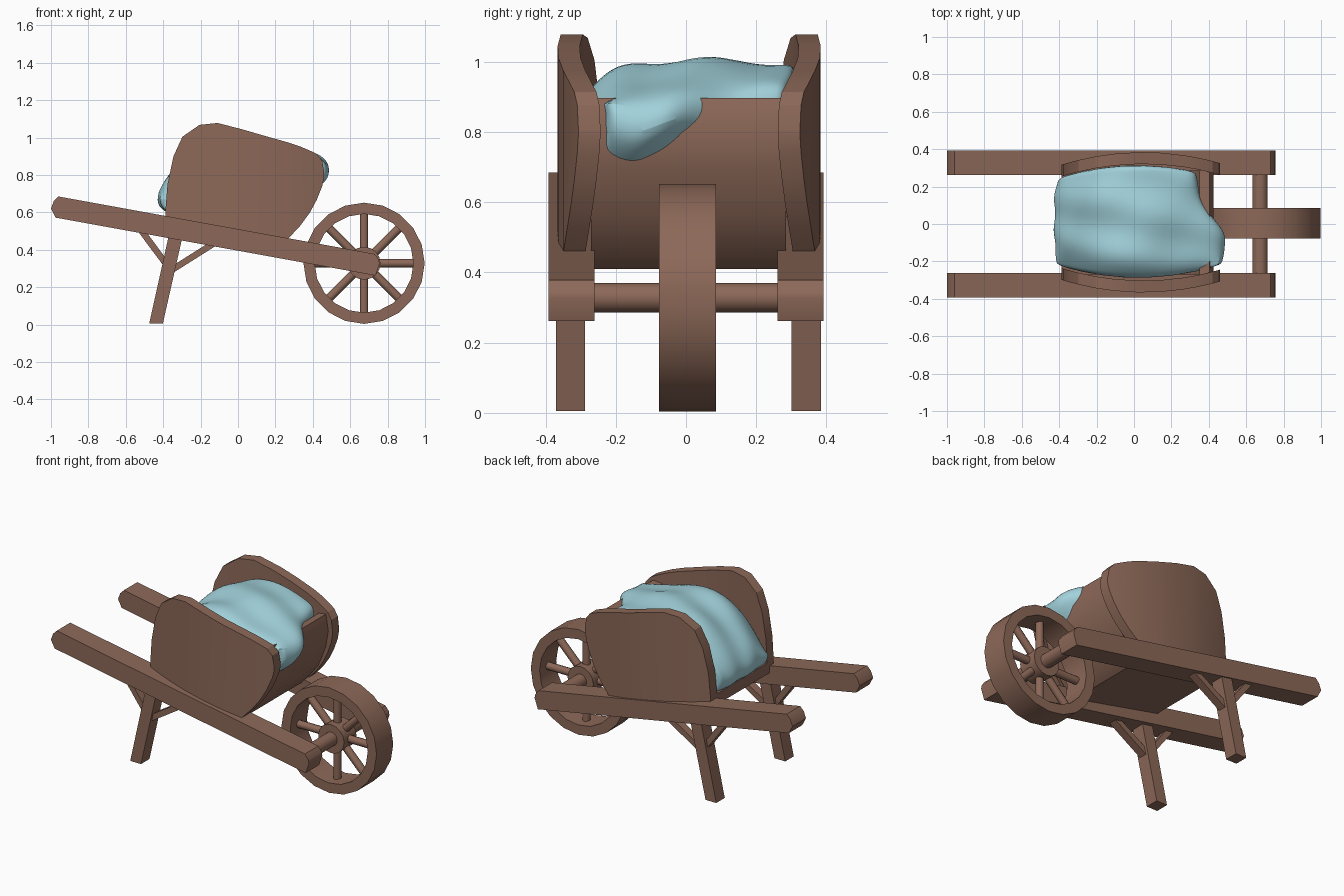
import bpy, bmesh, math
from mathutils import Vector

if "Cube" in bpy.data.objects:
    bpy.data.objects.remove(bpy.data.objects["Cube"])


def material(name, rgb):
    m = bpy.data.materials.new(name)
    m.diffuse_color = (*rgb, 1)
    m.use_nodes = True
    m.node_tree.nodes["Principled BSDF"].inputs["Base Color"].default_value = m.diffuse_color
    return m


WOOD = material("brown wood", (0.265, 0.14, 0.098))
CLOTH = material("pale blue cloth", (0.36, 0.64, 0.71))


def finish(name, bm, mat=WOOD, angle=30):
    bmesh.ops.recalc_face_normals(bm, faces=bm.faces)
    me = bpy.data.meshes.new(name)
    bm.to_mesh(me)
    bm.free()
    me.materials.append(mat)
    ob = bpy.data.objects.new(name, me)
    bpy.context.collection.objects.link(ob)
    bpy.ops.object.select_all(action='DESELECT')
    bpy.context.view_layer.objects.active = ob
    ob.select_set(True)
    bpy.ops.object.shade_smooth_by_angle(angle=math.radians(angle))
    return ob


def prism(name, profile, y0, y1):
    """Extrude an x-z outline from y0 to y1."""
    bm = bmesh.new()
    a = [bm.verts.new((x, y0, z)) for x, z in profile]
    b = [bm.verts.new((x, y1, z)) for x, z in profile]
    n = len(a)
    bm.faces.new(a)
    bm.faces.new(b)
    for i in range(n):
        j = (i + 1) % n
        bm.faces.new((a[i], a[j], b[j], b[i]))
    return finish(name, bm)


def bar(p, q, w):
    """Outline of a straight bar between two x-z points."""
    p, q = Vector(p), Vector(q)
    d = (q - p).normalized()
    s = Vector((-d.y, d.x)) * w / 2
    return [p + s, q + s, q - s, p - s]


def rod(name, p, q, r, n):
    p, q = Vector(p), Vector(q)
    bm = bmesh.new()
    bmesh.ops.create_cone(bm, cap_ends=True, segments=n, radius1=r, radius2=r, depth=(q - p).length)
    bm.transform((q - p).to_track_quat('Z', 'Y').to_matrix().to_4x4())
    bmesh.ops.translate(bm, verts=bm.verts, vec=(p + q) / 2)
    return finish(name, bm, angle=50)


def beam_top(x):
    return 0.685 - 0.183 * (x + 0.96)


# Handle beams, legs and braces, one set per side
beam = [(-0.96, 0.685), (-0.985, 0.66), (-1.0, 0.62), (-0.975, 0.572),
        (0.735, 0.262), (0.757, 0.326), (0.753, 0.348), (0.73, 0.378)]
leg = [(-0.475, 0.005), (-0.402, 0.005), (-0.29, 0.50), (-0.365, 0.50)]
for side, s in (("right", -1), ("left", 1)):
    prism("handle_beam_" + side, beam, s * 0.261, s * 0.392)
    prism("leg_" + side, leg, s * 0.294 + 0.007, s * 0.377 + 0.007)
    prism("rear_brace_" + side, bar((-0.53, 0.52), (-0.37, 0.305), 0.034), s * 0.31 + 0.006, s * 0.36 + 0.006)
    prism("front_brace_" + side, bar((-0.35, 0.295), (-0.12, 0.44), 0.034), s * 0.31 + 0.006, s * 0.36 + 0.006)

# Bulged side panels: columns of (x, bottom z, top z); None follows the beam
columns = [(-0.388, None, 0.61), (-0.377, None, 0.75), (-0.345, None, 0.90), (-0.297, None, 1.005),
           (-0.206, None, 1.068), (-0.11, None, 1.078), (0.02, None, 1.045), (0.14, None, 1.01),
           (0.265, None, 0.975), (0.334, 0.53, 0.952), (0.385, 0.60, 0.93), (0.42, 0.665, 0.914),
           (0.45, 0.74, 0.877), (0.461, 0.79, 0.81)]
for side, s in (("right", -1), ("left", 1)):
    bm = bmesh.new()
    rings = []
    for x, lo, hi in columns:
        lo = beam_top(x) - 0.005 if lo is None else lo
        yo = 0.375 - 0.062 * ((x - 0.05) / 0.42) ** 2
        yi = yo - 0.063
        rings.append([bm.verts.new((x, s * y + 0.009, z)) for y, z in ((yo, lo), (yo, hi), (yi, hi), (yi, lo))])
    for a, b in zip(rings, rings[1:]):
        for i in range(4):
            j = (i + 1) % 4
            bm.faces.new((a[i], a[j], b[j], b[i]))
    bm.faces.new(rings[0])
    bm.faces.new(rings[-1])
    finish("side_panel_" + side, bm, angle=25)

# Floor sweeping up into the front board
floor = [(-0.385, 0.535), (0.20, 0.41), (0.25, 0.44), (0.345, 0.56), (0.405, 0.70), (0.425, 0.80),
         (0.41, 0.875), (0.405, 0.897), (0.35, 0.885), (0.375, 0.80), (0.36, 0.71), (0.305, 0.59), (0.22, 0.48),
         (-0.388, 0.605)]
prism("floor_and_front_board", floor, -0.27, 0.285)

# Wheel: rim, hub, spokes, axle
CX, CZ, CY, N = 0.674, 0.328, 0.004, 20
bm = bmesh.new()
rings = []
for k in range(N):
    t = math.tau * k / N
    rings.append([bm.verts.new((CX + r * math.cos(t), CY + y, CZ + r * math.sin(t)))
                  for r, y in ((0.324, -0.081), (0.324, 0.081), (0.264, 0.081), (0.264, -0.081))])
for k in range(N):
    a, b = rings[k], rings[(k + 1) % N]
    for i in range(4):
        j = (i + 1) % 4
        bm.faces.new((a[i], a[j], b[j], b[i]))
finish("wheel_rim", bm)
rod("wheel_hub", (CX, CY - 0.06, CZ), (CX, CY + 0.06, CZ), 0.088, 16)
for k in range(8):
    t = math.tau * k / 8
    c, d = math.cos(t), math.sin(t)
    rod("spoke", (CX + 0.06 * c, CY, CZ + 0.06 * d), (CX + 0.275 * c, CY, CZ + 0.275 * d), 0.023, 10)
rod("axle", (CX, -0.30, CZ), (CX, 0.30, CZ), 0.042, 14)

# Cloth load: closed x-z loops across the width, hanging over the front on one side
inside = [(-0.34, 0.59), (-0.41, 0.61), (-0.437, 0.68), (-0.392, 0.77), (-0.31, 0.855), (-0.21, 0.945),
          (-0.08, 0.998), (0.08, 1.01), (0.23, 0.965), (0.32, 0.93), (0.355, 0.89), (0.345, 0.82),
          (0.31, 0.75), (0.20, 0.56), (-0.1, 0.60)]
hang = inside[:9] + [(0.39, 0.935), (0.475, 0.875), (0.499, 0.79), (0.45, 0.725), (0.22, 0.60), (-0.1, 0.60)]
bm = bmesh.new()
loops = []
M = 14
for k in range(M + 1):
    v = -1 + 2 * k / M
    h = min(1, max(0, (0.55 - v) / 0.9))
    h = h * h * (3 - 2 * h)
    lift = min(1, max(0, (v + 0.6) / 0.8))
    edge = abs(v) ** 4
    ring = []
    for i, (p, q) in enumerate(zip(inside, hang)):
        x = p[0] + (q[0] - p[0]) * h
        z = p[1] + (q[1] - p[1]) * h
        half = 0.32 - 0.06 * min(1.3, ((x - 0.03) / 0.42) ** 2)
        y = 0.012 + v * half
        if 3 <= i <= 9:
            z += 0.012 * math.sin(7 * v + 5 * x) + 0.009 * math.sin(13 * x - 4 * v) + 0.012 * v
            z -= edge * (0.10 if v < 0 else 0.035)
        elif 10 <= i <= 12:
            z += 0.13 * h * lift * (i - 9) / 3 + (0.04 * edge if v < 0 else 0)
            x -= 0.03 * edge
        elif i in (1, 2):
            x += 0.03 * edge + 0.006 * math.sin(9 * v)
        ring.append(bm.verts.new((x, y, z)))
    loops.append(ring)
for a, b in zip(loops, loops[1:]):
    for i in range(len(a)):
        j = (i + 1) % len(a)
        bm.faces.new((a[i], a[j], b[j], b[i]))
bm.faces.new(loops[0])
bm.faces.new(loops[-1])
ob = finish("cloth_load", bm, CLOTH, 60)
sub = ob.modifiers.new("smooth", 'SUBSURF')
sub.levels = sub.render_levels = 2
